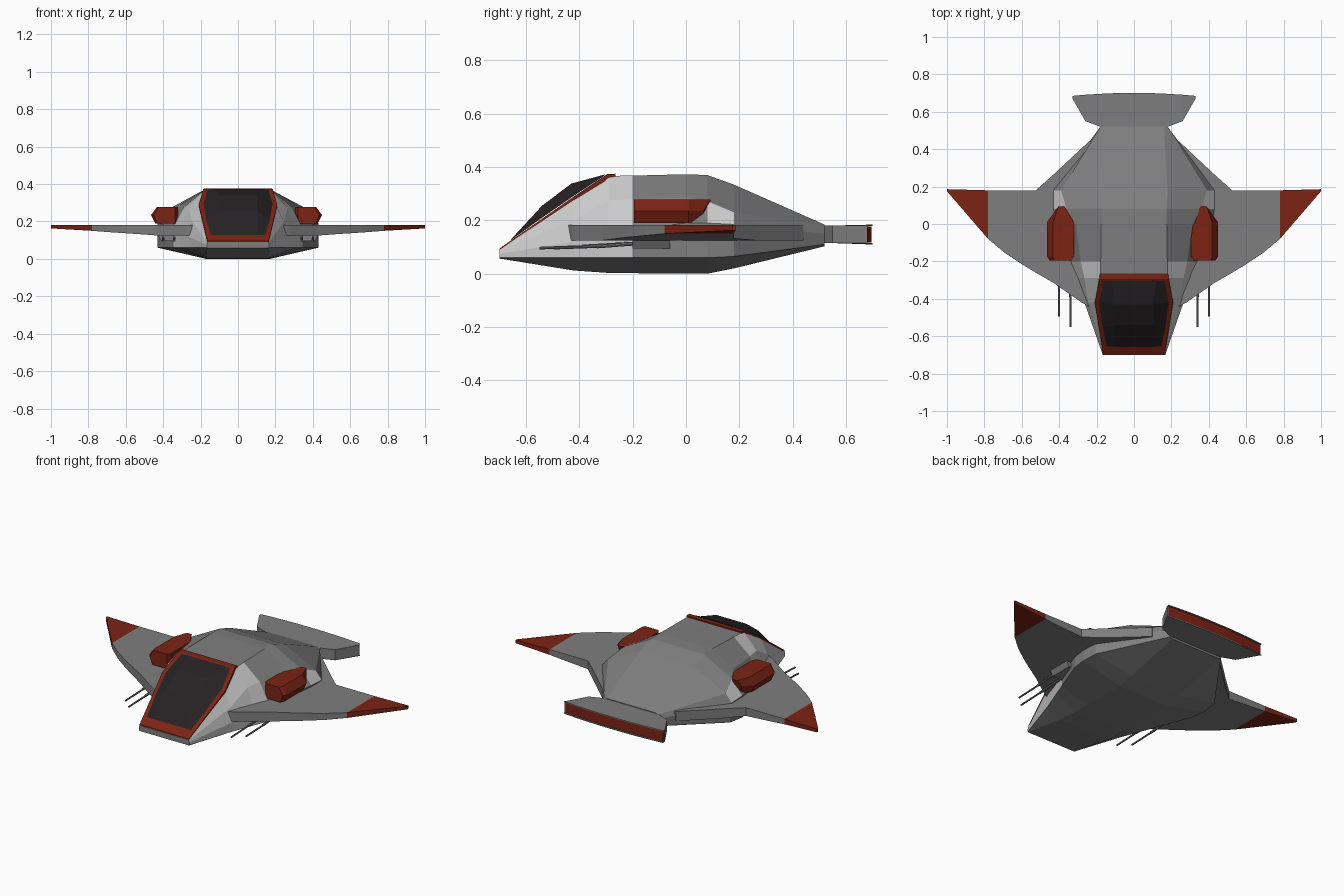
import bpy, bmesh, math
from mathutils import Vector

if "Cube" in bpy.data.objects:
    bpy.data.objects.remove(bpy.data.objects["Cube"])


def material(name, color):
    m = bpy.data.materials.new(name)
    m.diffuse_color = color
    m.use_nodes = True
    m.node_tree.nodes["Principled BSDF"].inputs["Base Color"].default_value = m.diffuse_color
    return m


RED = material("red_paint", (0.20, 0.017, 0.007, 1))
GLASS = material("dark_glass", (0.02, 0.016, 0.018, 1))
GREY = material("hull_grey", (0.21, 0.21, 0.21, 1))
PALE = material("pale_grey", (0.75, 0.75, 0.75, 1))


def finish(name, bm, mats, mirror=False):
    bmesh.ops.recalc_face_normals(bm, faces=bm.faces)
    me = bpy.data.meshes.new(name)
    bm.to_mesh(me)
    bm.free()
    ob = bpy.data.objects.new(name, me)
    bpy.context.collection.objects.link(ob)
    for m in mats:
        me.materials.append(m)
    if mirror:
        ob.modifiers.new("mirror", "MIRROR")
    return ob


def loft(name, rings, mat=GREY, mirror=False, accent=None, accent_mat=PALE):
    """Skin a row of closed rings and cap both ends; accent(row, side) picks second-colour faces."""
    bm = bmesh.new()
    vs = [[bm.verts.new(p) for p in r] for r in rings]
    n = len(rings[0])
    for row, (a, b) in enumerate(zip(vs, vs[1:])):
        for i in range(n):
            j = (i + 1) % n
            f = bm.faces.new((a[i], a[j], b[j], b[i]))
            if accent and accent(row, i):
                f.material_index = 1
    bm.faces.new(vs[0])
    bm.faces.new(vs[-1])
    return finish(name, bm, [mat, accent_mat] if accent else [mat], mirror)


def symmetric(half):
    return list(half) + [(-x, y, z) for x, y, z in reversed(half)]


# Hull: half sections from keel to roof, with pale nose sides and a pale patch behind the pods
sections = [
    (-0.70, [(.165, .057), (.167, .06), (.167, .075), (.165, .088), (.16, .09)]),
    (-0.42, [(.17, .012), (.26, .06), (.265, .12), (.245, .20), (.205, .285)]),
    (-0.29, [(.17, .003), (.31, .06), (.31, .15), (.265, .275), (.18, .367)]),
    (-0.20, [(.17, .002), (.345, .06), (.345, .165), (.285, .28), (.178, .368)]),
    (0.00, [(.17, .0), (.42, .06), (.42, .19), (.312, .287), (.175, .373)]),
    (0.08, [(.17, .0), (.43, .06), (.43, .19), (.36, .272), (.175, .37)]),
    (0.18, [(.17, .02), (.42, .065), (.43, .185), (.39, .23), (.18, .334)]),
    (0.52, [(.165, .103), (.18, .11), (.18, .15), (.18, .178), (.16, .184)]),
]


def pale_faces(row, side):
    return (row < 3 and side in (1, 2, 3, 5, 6, 7)) or (row == 5 and side in (2, 6))


loft("hull", [symmetric([(x, y, z) for x, z in s]) for y, s in sections], accent=pale_faces)

# Red windscreen frame lying on the sloping nose
frame = [(.164, -.699, .09), (.209, -.42, .285), (.186, -.295, .369), (.182, -.265, .37)]
loft("windscreen_frame",
     [symmetric([(x, y, z - .02), (x, y, z + .005)]) for x, y, z in frame], RED)

# Bulging canopy glass: rim and raised centre panel at each row
canopy = [
    ((.145, -.655, .127), (.10, -.657, .128)),
    ((.168, -.55, .203), (.105, -.54, .255)),
    ((.185, -.42, .293), (.10, -.43, .338)),
    ((.163, -.305, .368), (.12, -.305, .372)),
]
loft("canopy", [symmetric(r) for r in canopy], GLASS)

# Wings: x, leading y, trailing y, underside z
WING_TOP = .182
stations = [
    (.20, -.45, .44, .125), (.243, -.44, .44, .125), (.28, -.42, .405, .125),
    (.43, -.315, .265, .125), (.525, -.26, .18, .132), (.60, -.215, .18, .137),
    (.69, -.155, .18, .143), (.78, -.08, .18, .150),
    (1.0, .175, .186, .163),
]
ribs = [[(x, a, zb), (x, b, zb), (x, b, WING_TOP), (x, a, WING_TOP)]
        for x, a, b, zb in stations]
loft("wings", ribs[:-1], mirror=True)
loft("wing_tips", ribs[-2:], RED, True)

# Red shoulder pods, tapering to a blunt point at the rear
pod = [(.314, .19), (.435, .19), (.457, .235), (.425, .278), (.314, .278)]
MID = .385


def pod_ring(y, s, lean=0.0):
    return [(MID + (x - MID) * s, y + (lean if z > .25 else 0), z) for x, z in pod]


pods = loft("shoulder_pods", [pod_ring(-.195, .8), pod_ring(-.175, 1.0),
                              pod_ring(.01, 1.0), pod_ring(.065, .3, .028)], RED, True)
pods.location.x = -.008

# Gun housings under the wing roots
housing = [(.29, .13), (.31, .095), (.41, .095), (.43, .13)]
loft("gun_housings", [[(x, y, z) for x, z in housing] for y in (-.20, -.06)], mirror=True)


def rod(bm, a, b, r):
    a, b = Vector(a), Vector(b)
    d = b - a
    m = d.to_track_quat('Z', 'Y').to_matrix().to_4x4()
    m.translation = (a + b) / 2
    bmesh.ops.create_cone(bm, cap_ends=True, segments=8, radius1=r, radius2=r,
                          depth=d.length, matrix=m)


# Paired gun barrels with thicker sleeves
bm = bmesh.new()
for x, tip in ((.34, -.55), (.40, -.495)):
    rod(bm, (x, -.18, .114), (x, tip + .16, .102), .007)
    rod(bm, (x, tip + .19, .103), (x, tip, .096), .005)
finish("gun_barrels", bm, [GREY], mirror=True)

# Wide tail nozzle: rows run across x, with a hollow rear slot
tail = [(-.33, .672, .685), (-.26, .55, .691), (-.18, .52, .696), (-.09, .518, .70),
        (.09, .518, .70), (.18, .52, .696), (.26, .55, .691), (.33, .672, .685)]
LIP = .005
rows = []
for x, f, b in tail:
    d = b - min(.02, (b - f) / 2)
    rows.append([(x, f, .116), (x, b, .11), (x, b, .11 + LIP), (x, d, .11 + LIP),
                 (x, d, .184 - LIP), (x, b, .184 - LIP), (x, b, .184), (x, f, .18)])
loft("tail_nozzle", rows)

# Red exhaust strip inside the slot
loft("exhaust_strip", [[(x * .985, b - d, z) for d, z in
                        ((.012, .117), (.012, .177), (.005, .177), (.005, .117))]
                       for x, f, b in tail], RED)
